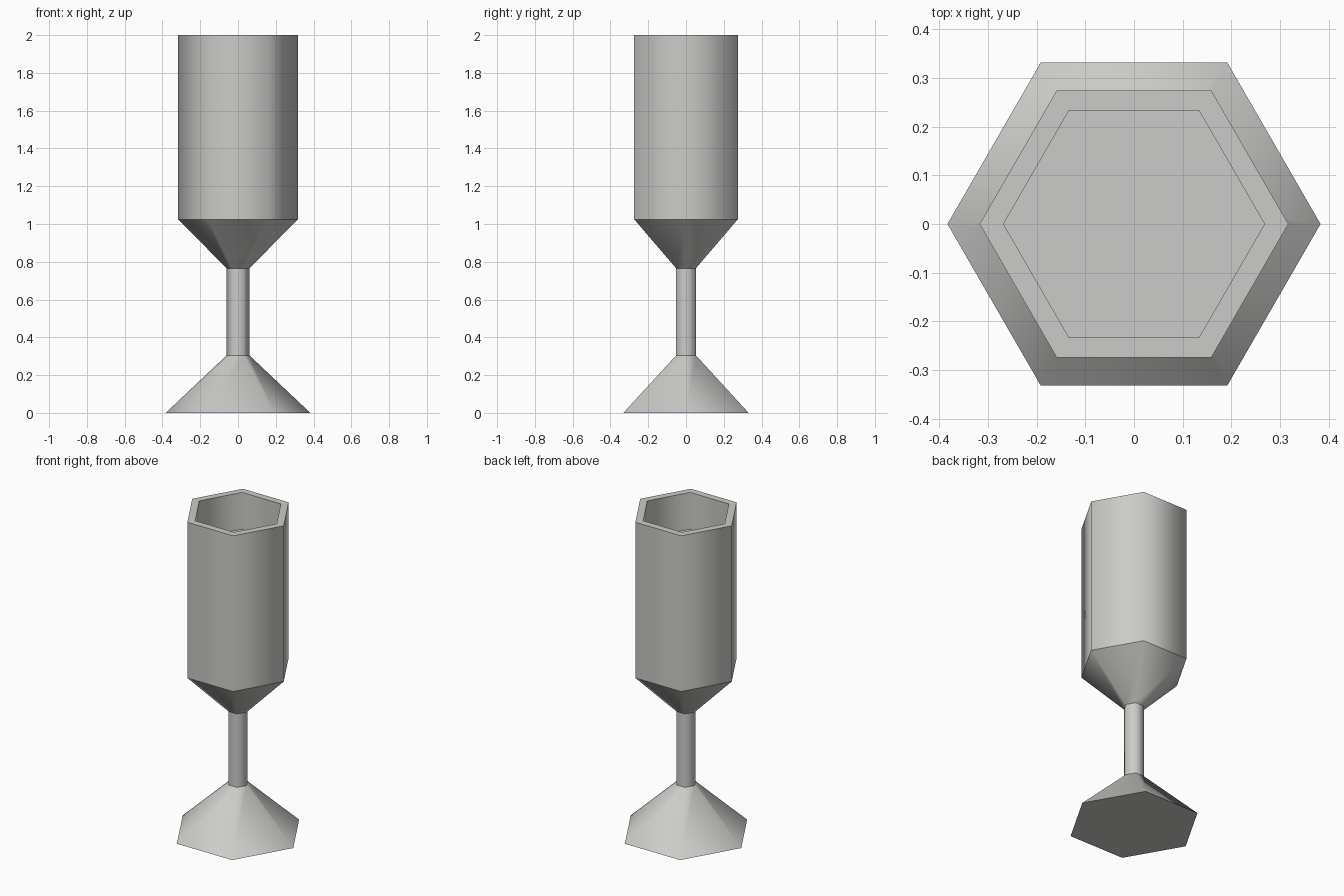
import bpy, bmesh, math

if "Cube" in bpy.data.objects:
    bpy.data.objects.remove(bpy.data.objects["Cube"])

SIDES = 6
grey = bpy.data.materials.new("light_grey")
grey.diffuse_color = (0.6, 0.6, 0.58, 1)
grey.use_nodes = True
grey.node_tree.nodes["Principled BSDF"].inputs["Base Color"].default_value = grey.diffuse_color


def hex_lathe(name, profile):
    """Six-sided closed solid from (radius, z) rings; sides smooth, ring edges sharp."""
    bm = bmesh.new()
    rings = [[bm.verts.new((r * math.cos(math.tau * i / SIDES),
                            r * math.sin(math.tau * i / SIDES), z))
              for i in range(SIDES)] for r, z in profile]
    for low, high in zip(rings, rings[1:]):
        for i in range(SIDES):
            j = (i + 1) % SIDES
            bm.faces.new((low[i], low[j], high[j], high[i]))
    bm.faces.new(rings[0][::-1])
    bm.faces.new(rings[-1])
    bm.normal_update()
    for f in bm.faces:
        f.smooth = abs(f.normal.z) < 0.99
    for ring in rings:
        for i in range(SIDES):
            bm.edges.get((ring[i], ring[(i + 1) % SIDES])).smooth = False
    mesh = bpy.data.meshes.new(name)
    bm.to_mesh(mesh)
    bm.free()
    mesh.materials.append(grey)
    obj = bpy.data.objects.new(name, mesh)
    bpy.context.collection.objects.link(obj)
    return obj


# Whole goblet: flared foot, stem, bowl, rim and shallow recess with a flat floor
hex_lathe("goblet", [
    (0.383, 0.0),     # foot
    (0.06, 0.305),    # stem bottom
    (0.06, 0.765),    # stem top
    (0.317, 1.025),   # bowl shoulder
    (0.317, 2.0),     # outer rim
    (0.268, 2.0),     # inner rim
    (0.268, 1.77),    # recess floor
])
